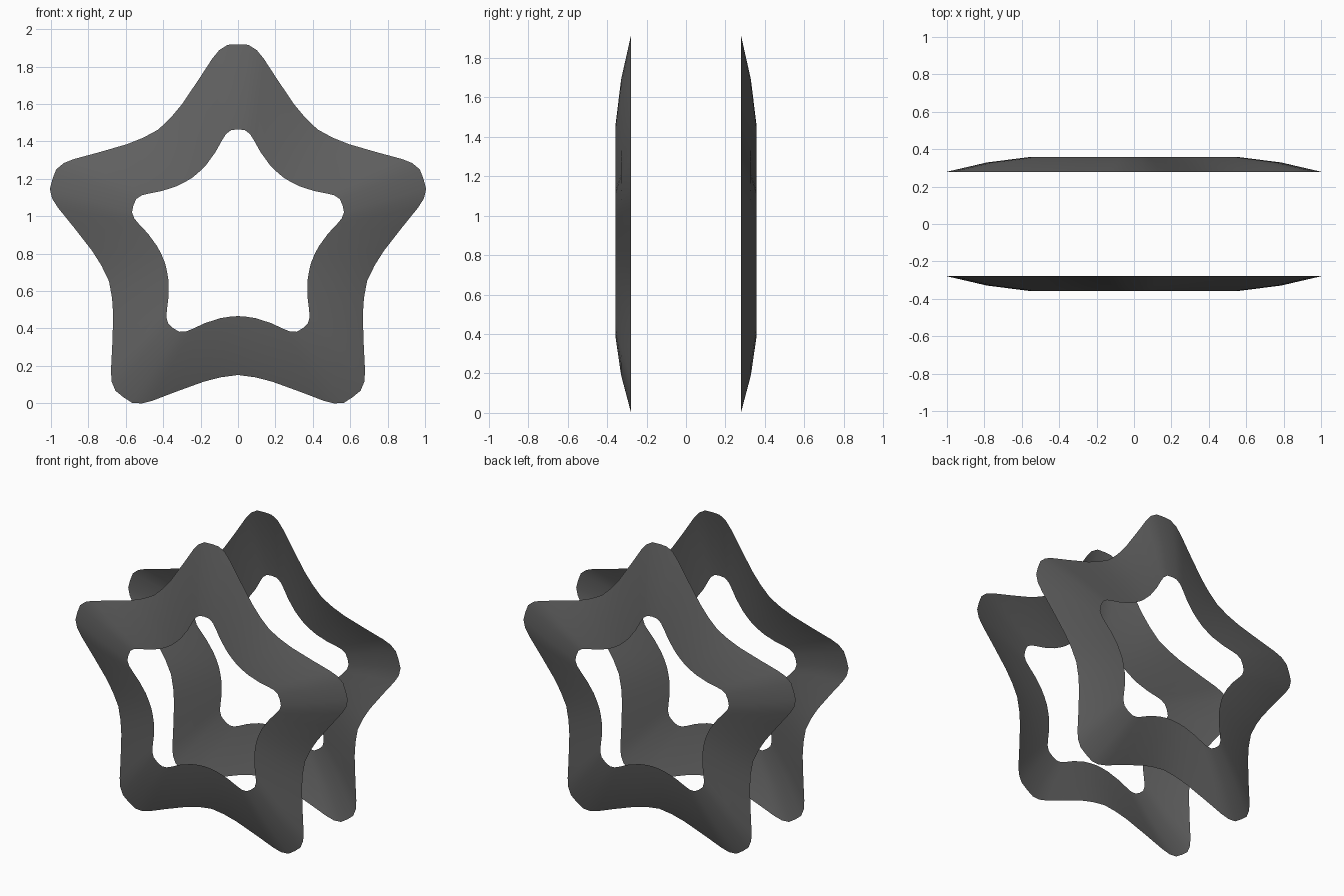
import bpy, bmesh, math
from mathutils import Vector, Matrix

if "Cube" in bpy.data.objects:
    bpy.data.objects.remove(bpy.data.objects["Cube"], do_unlink=True)

CENTRE_Z = 0.876

# Half of one star arm, from tip to notch: (sideways, outward)
OUTER = [(0, 1.043), (.055, 1.04), (.1, 1.012), (.137, .967),
         (.21, .855), (.30, .722), (.36, .65), (.426, .587)]
INNER = [(0, .588), (.037, .584), (.065, .562), (.085, .53),
         (.12, .467), (.17, .398), (.205, .363), (.241, .332)]
MIDDLE = [((a + c) / 2, (b + d) / 2) for (a, b), (c, d) in zip(OUTER, INNER)]
RINGS = [(OUTER, 0.278), (MIDDLE, 0.329), (INNER, 0.357)]

grey = bpy.data.materials.new("dark grey")
grey.use_nodes = True
colour = (0.12, 0.12, 0.12, 1)
grey.diffuse_color = colour
bsdf = next(n for n in grey.node_tree.nodes if n.type == 'BSDF_PRINCIPLED')
bsdf.inputs["Base Color"].default_value = colour


def star_loop(half):
    """Mirror the half arm and repeat it five times around the centre."""
    arm = [(-x, z) for x, z in reversed(half[1:-1])] + half
    points = []
    for i in range(5):
        turn = Matrix.Rotation(-i * math.tau / 5, 2)
        points += [turn @ Vector(p) for p in arm]
    return points


def star_shell(name, side):
    """Open, bevelled star ring that bulges towards the given y side."""
    bm = bmesh.new()
    rings = [[bm.verts.new((p.x, side * y, p.y + CENTRE_Z)) for p in star_loop(half)]
             for half, y in RINGS]
    count = len(rings[0])
    for a, b in zip(rings, rings[1:]):
        for i in range(count):
            j = (i + 1) % count
            face = bm.faces.new((a[i], a[j], b[j], b[i]))
            face.smooth = True
            face.normal_update()
            if face.normal.y * side < 0:
                face.normal_flip()
    mesh = bpy.data.meshes.new(name)
    bm.to_mesh(mesh)
    bm.free()
    mesh.materials.append(grey)
    bpy.context.collection.objects.link(bpy.data.objects.new(name, mesh))


star_shell("front_star_ring", -1)
star_shell("back_star_ring", 1)
